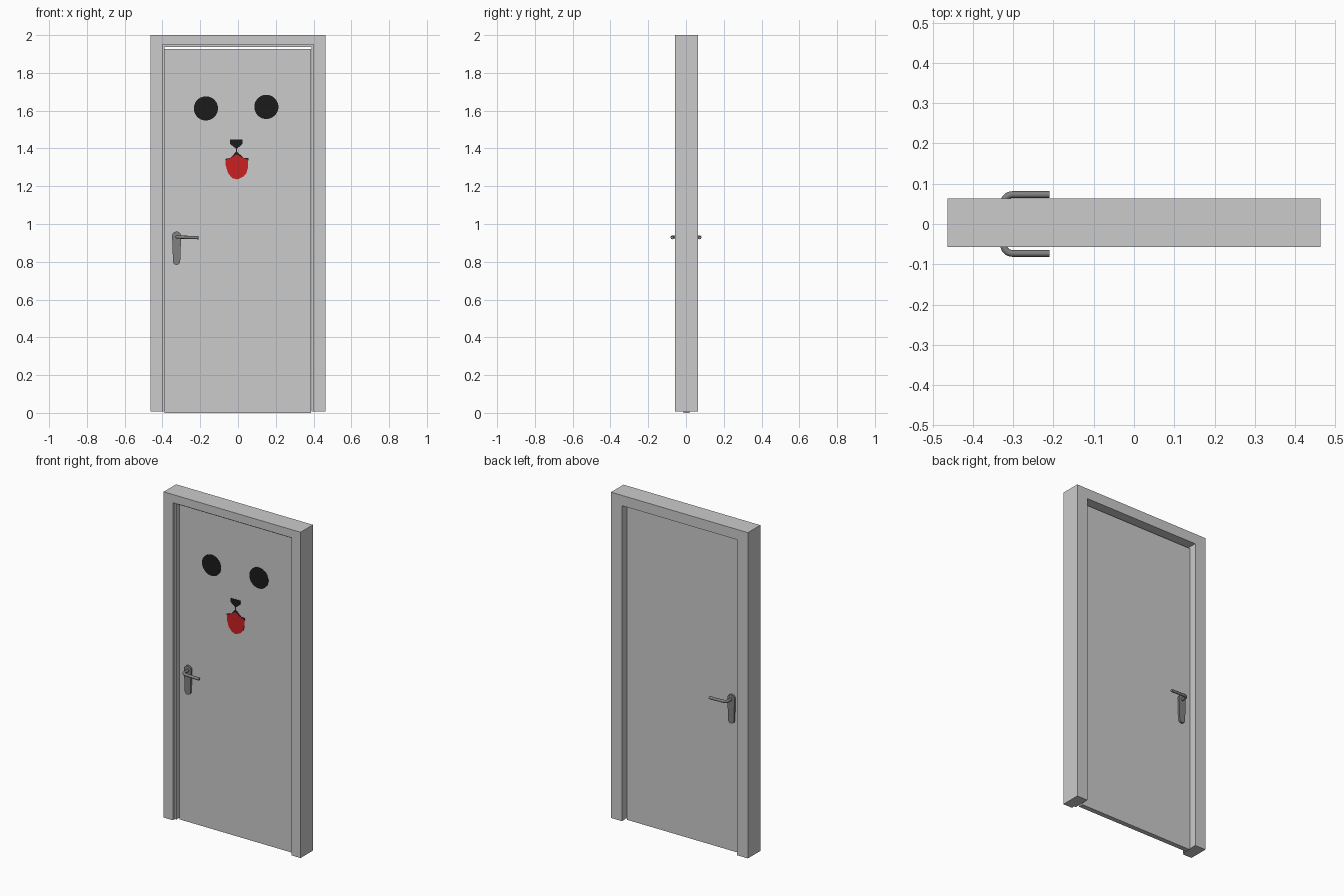
import bpy, bmesh, math
from mathutils import Vector

if "Cube" in bpy.data.objects:
    bpy.data.objects.remove(bpy.data.objects["Cube"])


def material(name, rgb):
    m = bpy.data.materials.new(name)
    m.diffuse_color = (*rgb, 1)
    m.use_nodes = True
    m.node_tree.nodes["Principled BSDF"].inputs["Base Color"].default_value = m.diffuse_color
    return m


GREY = material("light grey paint", (0.60, 0.60, 0.60))
METAL = material("handle metal", (0.22, 0.22, 0.22))
BLACK = material("black paint", (0.011, 0.011, 0.011))
RED = material("red paint", (0.60, 0.014, 0.014))


def finish(name, bm, mat):
    bmesh.ops.recalc_face_normals(bm, faces=bm.faces)
    me = bpy.data.meshes.new(name)
    bm.to_mesh(me)
    bm.free()
    me.materials.append(mat)
    ob = bpy.data.objects.new(name, me)
    bpy.context.collection.objects.link(ob)
    return ob


def smooth(ob):
    bpy.ops.object.select_all(action='DESELECT')
    ob.select_set(True)
    bpy.context.view_layer.objects.active = ob
    bpy.ops.object.shade_smooth_by_angle(angle=math.radians(35))


def plate(name, outline, y0, y1, mat):
    """Extrude an (x, z) outline from y0 to y1."""
    bm = bmesh.new()
    f = bm.faces.new([bm.verts.new((x, y0, z)) for x, z in outline])
    ext = bmesh.ops.extrude_face_region(bm, geom=[f])
    verts = [v for v in ext["geom"] if isinstance(v, bmesh.types.BMVert)]
    bmesh.ops.translate(bm, verts=verts, vec=(0, y1 - y0, 0))
    return finish(name, bm, mat)


def arc(cx, cz, r, a0, a1, n):
    return [(cx + r * math.cos(math.radians(a0 + (a1 - a0) * i / n)),
             cz + r * math.sin(math.radians(a0 + (a1 - a0) * i / n))) for i in range(n + 1)]


# door frame: rebated section swept around the opening
# section points: (half width, top height, y)
section = [(0.463, 2.0, -0.057), (0.401, 1.95, -0.057), (0.401, 1.95, -0.037),
           (0.390, 1.937, -0.037), (0.390, 1.937, 0.063), (0.463, 2.0, 0.063)]
FOOT = 0.008
bm = bmesh.new()
rings = []
for side, at_top in ((-1, False), (-1, True), (1, True), (1, False)):
    rings.append([bm.verts.new((side * w, y, top if at_top else FOOT))
                  for w, top, y in section])
for a, b in zip(rings, rings[1:]):
    for i in range(len(section)):
        j = (i + 1) % len(section)
        bm.faces.new((a[i], a[j], b[j], b[i]))
bm.faces.new(rings[0])
bm.faces.new(rings[-1])
finish("door_frame", bm, GREY)

# door leaf
FRONT, BACK = -0.012, 0.018
plate("door_leaf", [(-0.388, 0), (0.387, 0), (0.387, 1.926), (-0.388, 1.926)],
      FRONT, BACK, GREY)

# painted face: thin plates on the front of the leaf
P0, P1 = FRONT - 0.002, FRONT
for name, x, z in (("eye_left", -0.170, 1.612), ("eye_right", 0.150, 1.620)):
    plate(name, arc(x, z, 0.064, 0, 350, 35), P0, P1, BLACK)
plate("nose", [(-0.042, 1.447), (-0.042, 1.425), (-0.028, 1.412), (-0.011, 1.400),
               (-0.011, 1.360), (-0.005, 1.360), (-0.005, 1.400), (0.012, 1.412),
               (0.025, 1.425), (0.025, 1.447)], P0, P1, BLACK)
plate("mouth", [(-0.067, 1.345), (-0.066, 1.334), (-0.008, 1.340), (0.055, 1.336),
                (0.056, 1.348), (0.030, 1.350), (-0.008, 1.385), (-0.040, 1.350)],
      P0, P1, BLACK)
plate("tongue", [(-0.065, 1.338), (-0.035, 1.352), (-0.008, 1.370), (0.018, 1.354),
                 (0.053, 1.340), (0.053, 1.300), (0.045, 1.270), (0.028, 1.250),
                 (-0.004, 1.236), (-0.030, 1.242), (-0.052, 1.268), (-0.065, 1.310)],
      P0 - 0.001, P1, RED)


# handles: backplate and bent lever on both sides
def lever(name, side, y_door):
    corner, rad = Vector((-0.324, 0.073)), 0.022
    pts = [(corner.x, y_door, 0.0)]
    pts = [(corner.x, y_door)]
    for i in range(7):
        a = math.radians(180 - 15 * i)
        pts.append((corner.x + rad + rad * math.cos(a),
                    side * (corner.y - rad + rad * math.sin(a))))
    pts.append((-0.210, side * corner.y))
    cu = bpy.data.curves.new(name, 'CURVE')
    cu.dimensions = '3D'
    cu.bevel_depth = 0.0085
    cu.bevel_resolution = 4
    cu.use_fill_caps = True
    sp = cu.splines.new('POLY')
    sp.points.add(len(pts) - 1)
    for p, (x, y) in zip(sp.points, pts):
        p.co = (x, y, 0.931 - 0.03 * (x - corner.x), 1)
    ob = bpy.data.objects.new(name, cu)
    bpy.context.collection.objects.link(ob)
    cu.materials.append(METAL)
    bpy.ops.object.select_all(action='DESELECT')
    ob.select_set(True)
    bpy.context.view_layer.objects.active = ob
    bpy.ops.object.convert(target='MESH')
    smooth(bpy.context.view_layer.objects.active)


outline = arc(-0.325, 0.936, 0.024, 0, 180, 16) + arc(-0.325, 0.803, 0.019, 180, 360, 16)
for label, side, y in (("front", -1, FRONT), ("back", 1, BACK)):
    smooth(plate("handle_plate_" + label, outline, y, y + side * 0.012, METAL))
    lever("handle_lever_" + label, side, y)
